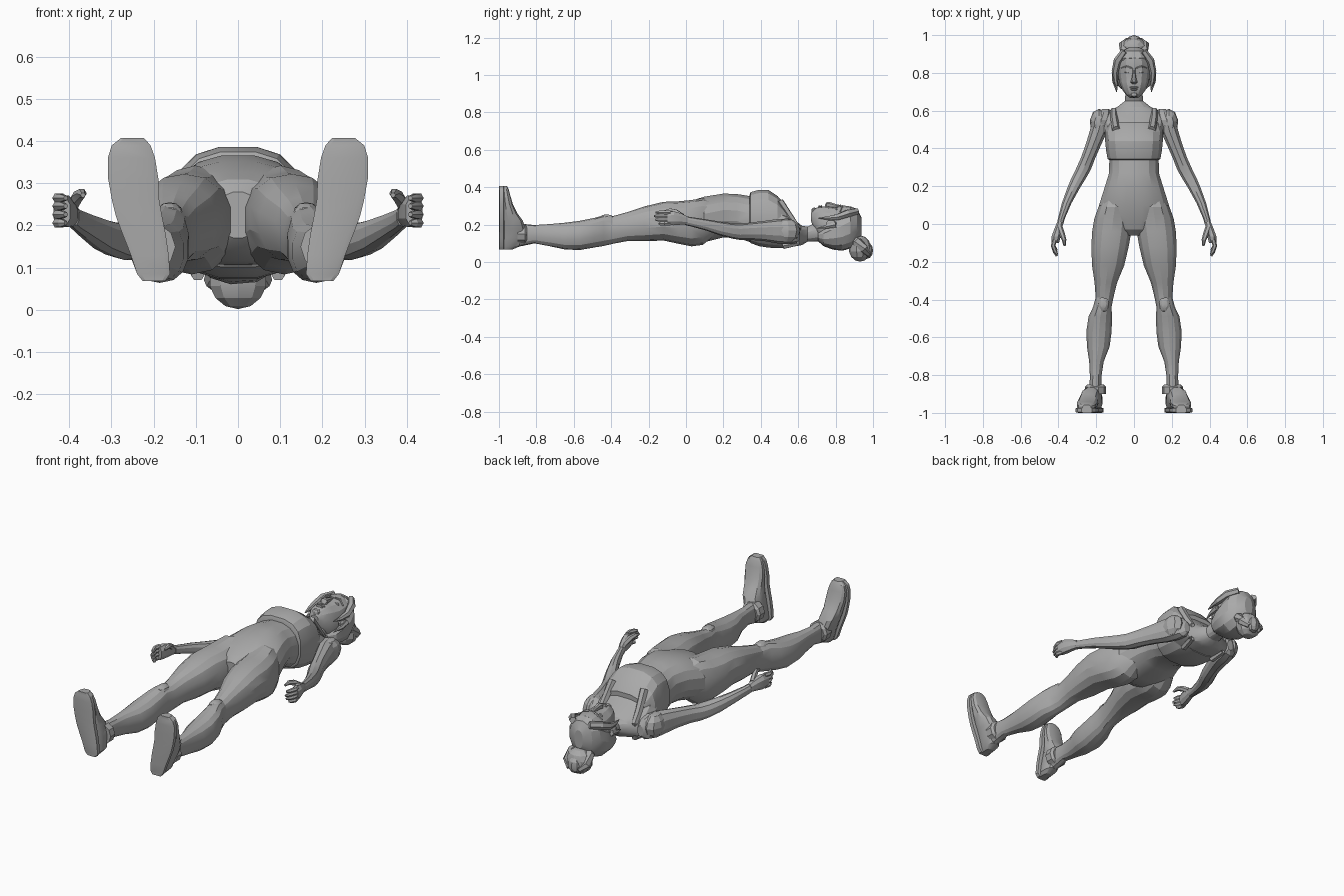
import bpy, bmesh, math
from mathutils import Vector

grey = bpy.data.materials.new("plain grey")
grey.diffuse_color = (0.40, 0.40, 0.40, 1)


def finish(name, bm, mirror=False, angle=22):
    bmesh.ops.recalc_face_normals(bm, faces=bm.faces)
    me = bpy.data.meshes.new(name)
    bm.to_mesh(me)
    bm.free()
    me.materials.append(grey)
    ob = bpy.data.objects.new(name, me)
    bpy.context.collection.objects.link(ob)
    if mirror:
        ob.modifiers.new("mirror", 'MIRROR')
    bpy.ops.object.select_all(action='DESELECT')
    ob.select_set(True)
    bpy.context.view_layer.objects.active = ob
    bpy.ops.object.shade_smooth_by_angle(angle=math.radians(angle))
    return ob


def skin(bm, loops):
    """Join closed loops of points into a capped tube."""
    rings = [[bm.verts.new(p) for p in loop] for loop in loops]
    n = len(rings[0])
    for a, b in zip(rings, rings[1:]):
        for i in range(n):
            j = (i + 1) % n
            bm.faces.new((a[i], a[j], b[j], b[i]))
    bm.faces.new(rings[0])
    bm.faces.new(rings[-1])


def oval(a0, a1, b0, b1, n, power):
    """Rounded box outline filling a0..a1 by b0..b1."""
    pts = []
    for i in range(n):
        t = 2 * math.pi * (i + 0.5) / n
        c, s = math.cos(t), math.sin(t)
        u = math.copysign(abs(c) ** (2 / power), c)
        v = math.copysign(abs(s) ** (2 / power), s)
        pts.append(((a0 + a1) / 2 + u * (a1 - a0) / 2, (b0 + b1) / 2 + v * (b1 - b0) / 2))
    return pts


def body(name, rows, n=14, power=2.3, mirror=False, angle=22):
    """Loft along y from rows of (y, x0, x1, z0, z1)."""
    bm = bmesh.new()
    skin(bm, [[(a, y, b) for a, b in oval(x0, x1, z0, z1, n, power)] for y, x0, x1, z0, z1 in rows])
    return finish(name, bm, mirror, angle)


def centred(name, rows, **kw):
    """Loft along y from rows of (y, half width, z0, z1)."""
    return body(name, [(y, -h, h, z0, z1) for y, h, z0, z1 in rows], **kw)


def tube(name, pts, n=6, mirror=True):
    """Tube through points of (x, y, z, radius)."""
    bm = bmesh.new()
    loops = []
    for i, p in enumerate(pts):
        a, b = Vector(pts[max(i - 1, 0)][:3]), Vector(pts[min(i + 1, len(pts) - 1)][:3])
        q = (b - a).to_track_quat('Z', 'Y')
        loops.append([Vector(p[:3]) + q @ Vector((p[3] * math.cos(2 * math.pi * k / n),
                                                  p[3] * math.sin(2 * math.pi * k / n), 0)) for k in range(n)])
    skin(bm, loops)
    return finish(name, bm, mirror)


def ball(name, centre, size, mirror=False, u=9, v=6):
    bm = bmesh.new()
    bmesh.ops.create_uvsphere(bm, u_segments=u, v_segments=v, radius=1)
    for w in bm.verts:
        w.co = Vector([c + s * k for c, s, k in zip(centre, size, w.co)])
    return finish(name, bm, mirror)


# Torso from crotch to neck
centred("torso", [
    (-.06, .05, .17, .28), (-.03, .11, .14, .31), (.02, .17, .115, .328), (.1, .188, .105, .352),
    (.2, .156, .13, .368), (.27, .134, .13, .366), (.34, .133, .105, .355), (.43, .148, .082, .35),
    (.51, .165, .075, .30), (.56, .168, .08, .25), (.595, .145, .085, .215), (.62, .09, .09, .195),
    (.65, .05, .108, .19), (.69, .046, .11, .21), (.74, .046, .11, .21)], n=16)

# Cropped top with hem and straps
centred("crop_top", [
    (.34, .134, .108, .362), (.345, .142, .10, .376), (.39, .15, .083, .388), (.44, .155, .075, .388),
    (.49, .157, .072, .355), (.54, .135, .074, .295)], n=16, power=2.7)
tube("top_strap", [(.095, .5, .325, .022), (.105, .56, .235, .02), (.108, .60, .18, .018),
                   (.105, .595, .10, .018), (.095, .52, .086, .018)])

# Legs and buttocks
body("leg", [
    (.15, .04, .155, .14, .32), (.09, .012, .19, .092, .342), (.03, .008, .212, .084, .332),
    (-.04, .012, .224, .098, .325), (-.12, .026, .228, .115, .322), (-.22, .05, .224, .112, .298),
    (-.31, .088, .21, .113, .268), (-.39, .108, .204, .098, .246), (-.44, .118, .218, .086, .25),
    (-.49, .115, .242, .078, .236), (-.57, .117, .254, .064, .22), (-.65, .128, .25, .068, .21),
    (-.73, .16, .238, .085, .203), (-.81, .172, .234, .10, .198), (-.88, .17, .238, .085, .205),
    (-.93, .172, .238, .08, .2)], mirror=True)
ball("knee_cap", (.162, -.425, .23), (.032, .045, .025), True)

# Feet with toes up: lofts along z from rows of (z, x0, x1, y1)
foot = [(.068, .172, .226, -.925), (.085, .16, .24, -.885), (.13, .163, .255, -.868), (.18, .17, .275, -.858),
        (.22, .178, .29, -.87), (.26, .185, .30, -.90), (.31, .187, .309, -.925), (.36, .195, .31, -.94),
        (.39, .206, .30, -.948), (.407, .222, .278, -.957)]
bm = bmesh.new()
skin(bm, [[(a, b, z) for a, b in oval(x0 + .006, x1 - .006, -.985, y1, 12, 2.6)] for z, x0, x1, y1 in foot])
finish("shoe_upper", bm, True)
bm = bmesh.new()
skin(bm, [[(a, b, z) for a, b in oval(x0, x1, -1, -.972, 8, 6)] for z, x0, x1, y1 in foot])
finish("shoe_sole", bm, True)
tube("shoe_collar", [(.204, -.85, .15, .044), (.204, -.862, .15, .056), (.204, -.9, .15, .056)], n=10)

# Arms
body("arm", [
    (.61, .13, .165, .12, .18), (.59, .12, .2, .10, .21), (.55, .125, .222, .095, .232),
    (.49, .14, .237, .1, .23), (.42, .172, .258, .112, .22), (.35, .203, .283, .118, .212),
    (.29, .226, .31, .118, .205), (.25, .248, .33, .125, .207), (.19, .285, .355, .14, .215),
    (.11, .33, .383, .168, .228), (.03, .365, .403, .19, .24), (-.005, .375, .41, .198, .246)],
    n=10, mirror=True)
ball("shoulder_muscle", (.185, .535, .168), (.05, .075, .066), True)

# Hands
body("palm", [(.01, .374, .408, .2, .245), (-.025, .378, .423, .198, .262), (-.065, .386, .438, .194, .274),
              (-.1, .396, .438, .196, .27)], n=8, mirror=True)
for i, (z, end) in enumerate([(.206, -.143), (.226, -.162), (.246, -.17), (.265, -.16)]):
    tube("finger_%d" % (i + 1), [(.42, -.085, z, .013), (.428, -.115, z, .012),
                                 (.418, (end - .115) / 2 - .005, z, .011), (.408, end, z, .006)])
tube("thumb", [(.392, -.02, .245, .015), (.38, -.055, .268, .015), (.37, -.085, .276, .012),
               (.367, -.115, .272, .006)])

# Head
centred("head", [
    (.668, .022, .222, .262), (.685, .045, .17, .285), (.715, .066, .12, .297), (.75, .08, .095, .298),
    (.79, .086, .08, .294), (.835, .09, .07, .304), (.88, .082, .085, .297), (.918, .05, .13, .255),
    (.932, .016, .17, .21)])
centred("hair_cap", [
    (.705, .055, .112, .165), (.735, .09, .085, .19), (.785, .106, .066, .235), (.835, .109, .06, .268),
    (.88, .097, .072, .298), (.915, .068, .10, .285), (.937, .025, .14, .24)], n=13)
tube("side_lock", [(.05, .915, .272, .018), (.086, .865, .26, .022), (.1, .81, .24, .018),
                   (.097, .755, .235, .011), (.088, .71, .235, .002)])
tube("loose_lock", [(.1, .80, .2, .018), (.103, .755, .19, .012), (.092, .7, .18, .002)])
ball("ear", (.094, .775, .205), (.014, .03, .02), True, 7, 5)

# Bun
ball("bun", (0, .93, .072), (.072, .06, .07), u=10, v=7)
ball("bun_tip", (0, .967, .062), (.04, .033, .045), u=8, v=6)
tube("bun_strand", [(.02, .89, .13, .02), (.05, .915, .11, .026), (.058, .95, .07, .024), (.03, .975, .04, .014)])

# Face
body("nose", [(.742, -.012, .012, .285, .303), (.752, -.02, .02, .285, .322), (.765, -.014, .014, .285, .324),
              (.8, -.008, .008, .285, .311), (.825, -.01, .01, .285, .306)], n=8)
ball("eye", (.036, .805, .28), (.018, .009, .013), True, 8, 5)
tube("brow", [(.014, .826, .303, .005), (.04, .833, .297, .006), (.066, .825, .272, .004)], n=5)
ball("upper_lip", (0, .723, .294), (.026, .006, .011), u=8, v=5)
ball("lower_lip", (0, .712, .293), (.021, .006, .011), u=8, v=5)
ball("chin", (0, .685, .272), (.025, .016, .02), u=8, v=5)
